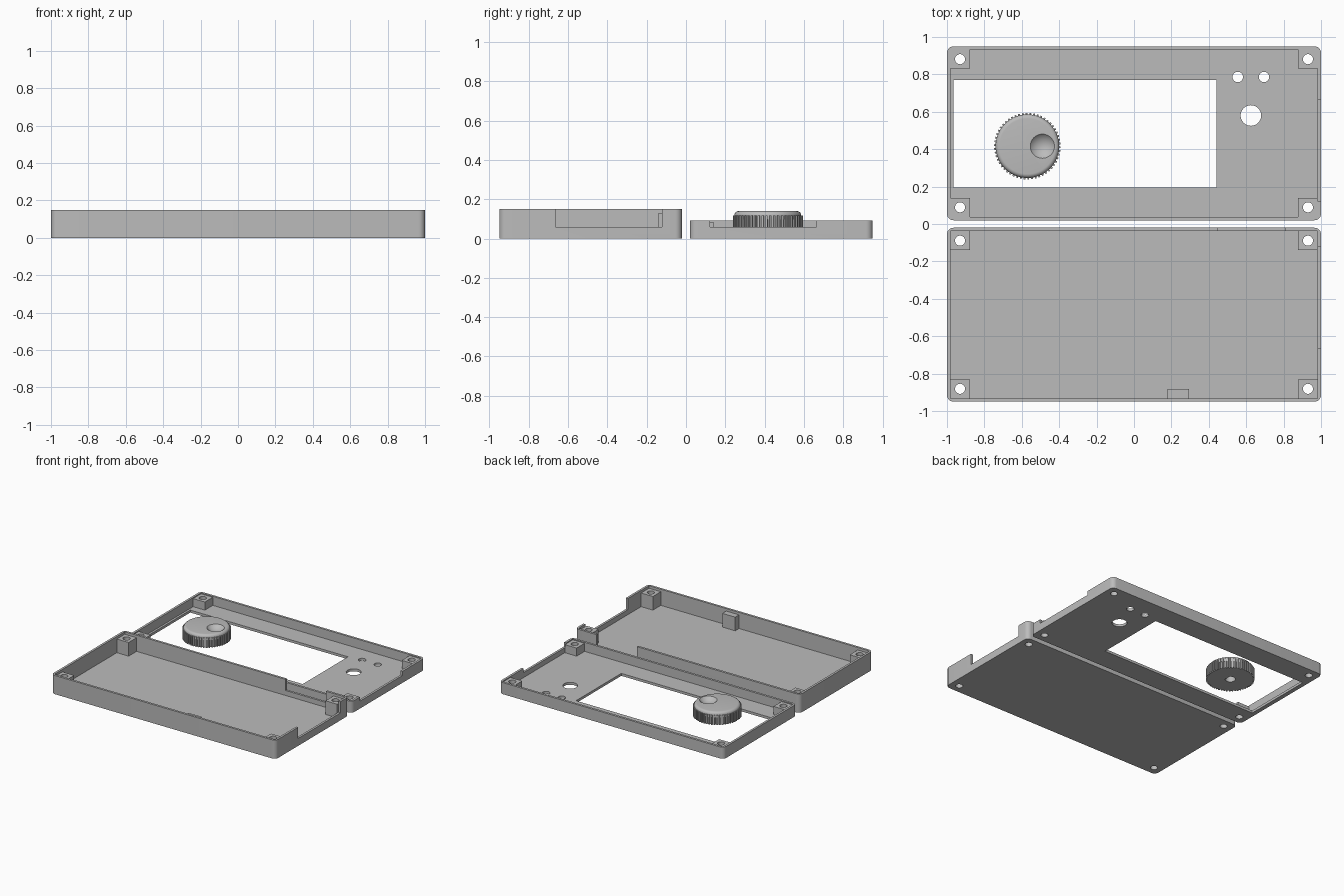
import bpy, bmesh
from math import cos, sin, pi, tau, radians

default = bpy.data.objects.get("Cube")
if default:
    bpy.data.objects.remove(default, do_unlink=True)

grey = bpy.data.materials.new("plain grey")
grey.use_nodes = True
grey.diffuse_color = (0.5, 0.5, 0.5, 1)
grey.node_tree.nodes["Principled BSDF"].inputs["Base Color"].default_value = (0.5, 0.5, 0.5, 1)


def add(name, bm):
    bmesh.ops.recalc_face_normals(bm, faces=bm.faces)
    mesh = bpy.data.meshes.new(name)
    bm.to_mesh(mesh)
    bm.free()
    ob = bpy.data.objects.new(name, mesh)
    bpy.context.collection.objects.link(ob)
    return ob


def prism(name, points, z0, z1):
    bm = bmesh.new()
    face = bm.faces.new([bm.verts.new((x, y, z0)) for x, y in points])
    top = bmesh.ops.extrude_face_region(bm, geom=[face])["geom"]
    moved = [v for v in top if isinstance(v, bmesh.types.BMVert)]
    bmesh.ops.translate(bm, vec=(0, 0, z1 - z0), verts=moved)
    return add(name, bm)


def box(name, x0, x1, y0, y1, z0, z1):
    return prism(name, [(x0, y0), (x1, y0), (x1, y1), (x0, y1)], z0, z1)


def rod(name, x, y, r, z0, z1, sides=32):
    angles = [tau * i / sides for i in range(sides)]
    return prism(name, [(x + r * cos(a), y + r * sin(a)) for a in angles], z0, z1)


def rounded_rect(cy, hx, hy, r, steps=6):
    points = []
    for k, (sx, sy) in enumerate([(1, 1), (-1, 1), (-1, -1), (1, -1)]):
        for i in range(steps + 1):
            a = pi / 2 * (k + i / steps)
            points.append((sx * (hx - r) + r * cos(a), cy + sy * (hy - r) + r * sin(a)))
    return points


def combine(ob, tool, operation="DIFFERENCE"):
    mod = ob.modifiers.new("combine", "BOOLEAN")
    mod.operation, mod.solver, mod.object = operation, "EXACT", tool
    bpy.context.view_layer.update()
    graph = bpy.context.evaluated_depsgraph_get()
    mesh = bpy.data.meshes.new_from_object(ob.evaluated_get(graph))
    ob.modifiers.clear()
    ob.data = mesh
    bpy.data.objects.remove(tool, do_unlink=True)


def finish(ob, angle=30):
    ob.data.materials.clear()
    ob.data.materials.append(grey)
    bpy.ops.object.select_all(action="DESELECT")
    ob.select_set(True)
    bpy.context.view_layer.objects.active = ob
    bpy.ops.object.shade_smooth_by_angle(angle=radians(angle))


def case_half(name, cy, height, post_top):
    """Open tray with rounded corners, four screw posts and screw holes."""
    ob = prism(name, rounded_rect(cy, 1, 0.465, 0.035), 0, height)
    combine(ob, box("cavity", -0.982, 0.982, cy - 0.447, cy + 0.447, 0.02, 1))
    corners = [(sx, sy) for sx in (-1, 1) for sy in (-1, 1)]
    for sx, sy in corners:
        xs = sorted((sx * 0.877, sx * 0.986))
        ys = sorted((cy + sy * 0.346, cy + sy * 0.451))
        combine(ob, box("post", *xs, *ys, 0.01, post_top), "UNION")
    for sx, sy in corners:
        combine(ob, rod("screw_hole", sx * 0.93, cy + sy * 0.396, 0.027, -0.1, 1))
    return ob


# Deep half with side and rear notches and an inner block
tray = case_half("bottom_case", -0.485, 0.15, 0.13)
combine(tray, box("block", 0.18, 0.295, -0.94, -0.883, 0.01, 0.13), "UNION")
combine(tray, box("side_notch", 0.981, 1.1, -0.663, -0.122, 0.06, 1))
combine(tray, box("rear_notch", 0.45, 0.81, -0.039, 0.1, 0.06, 1))
finish(tray)

# Shallow half with screen window and control holes
lid = case_half("top_case", 0.485, 0.093, 0.085)
combine(lid, box("side_notch", 0.981, 1.1, 0.122, 0.663, 0.06, 1))
combine(lid, box("window", -0.965, 0.44, 0.195, 0.771, -0.1, 0.5))
for x, y, r in [(0.555, 0.786, 0.028), (0.695, 0.786, 0.028), (0.625, 0.58, 0.055)]:
    combine(lid, rod("control_hole", x, y, r, -0.1, 0.5))
finish(lid)

# Knob: knurled body, rounded crown, finger dimple and flatted shaft hole
KX, KY, BASE, RIM, TOP = -0.57, 0.416, 0.04, 0.118, 0.14
TEETH = 54
outline = []
for i in range(TEETH):
    for offset, r in [(0, 0.168), (0.45, 0.168), (0.5, 0.178), (0.95, 0.178)]:
        a = tau * (i + offset) / TEETH
        outline.append((KX + r * cos(a), KY + r * sin(a)))
knob = prism("knob", outline, BASE, RIM)

bm = bmesh.new()
fillet = TOP - RIM
rings = [(0.17, RIM - 0.02)]
rings += [(0.17 - fillet * (1 - cos(pi / 12 * i)), RIM + fillet * sin(pi / 12 * i)) for i in range(7)]
loops = [[bm.verts.new((KX + r * cos(tau * i / 64), KY + r * sin(tau * i / 64), z))
          for i in range(64)] for r, z in rings]
for low, high in zip(loops, loops[1:]):
    for i in range(64):
        j = (i + 1) % 64
        bm.faces.new((low[i], low[j], high[j], high[i]))
bm.faces.new(loops[0])
bm.faces.new(loops[-1])
combine(knob, add("crown", bm), "UNION")

bm = bmesh.new()
bmesh.ops.create_uvsphere(bm, u_segments=40, v_segments=28, radius=0.085)
bmesh.ops.translate(bm, vec=(KX + 0.08, KY, TOP + 0.055), verts=bm.verts)
combine(knob, add("dimple", bm))

flatted = []
for i in range(25):
    a = radians(40 + 280 * i / 24)
    flatted.append((KX + 0.038 * cos(a), KY + 0.038 * sin(a)))
combine(knob, prism("shaft_hole", flatted, 0, 0.1))
finish(knob)
